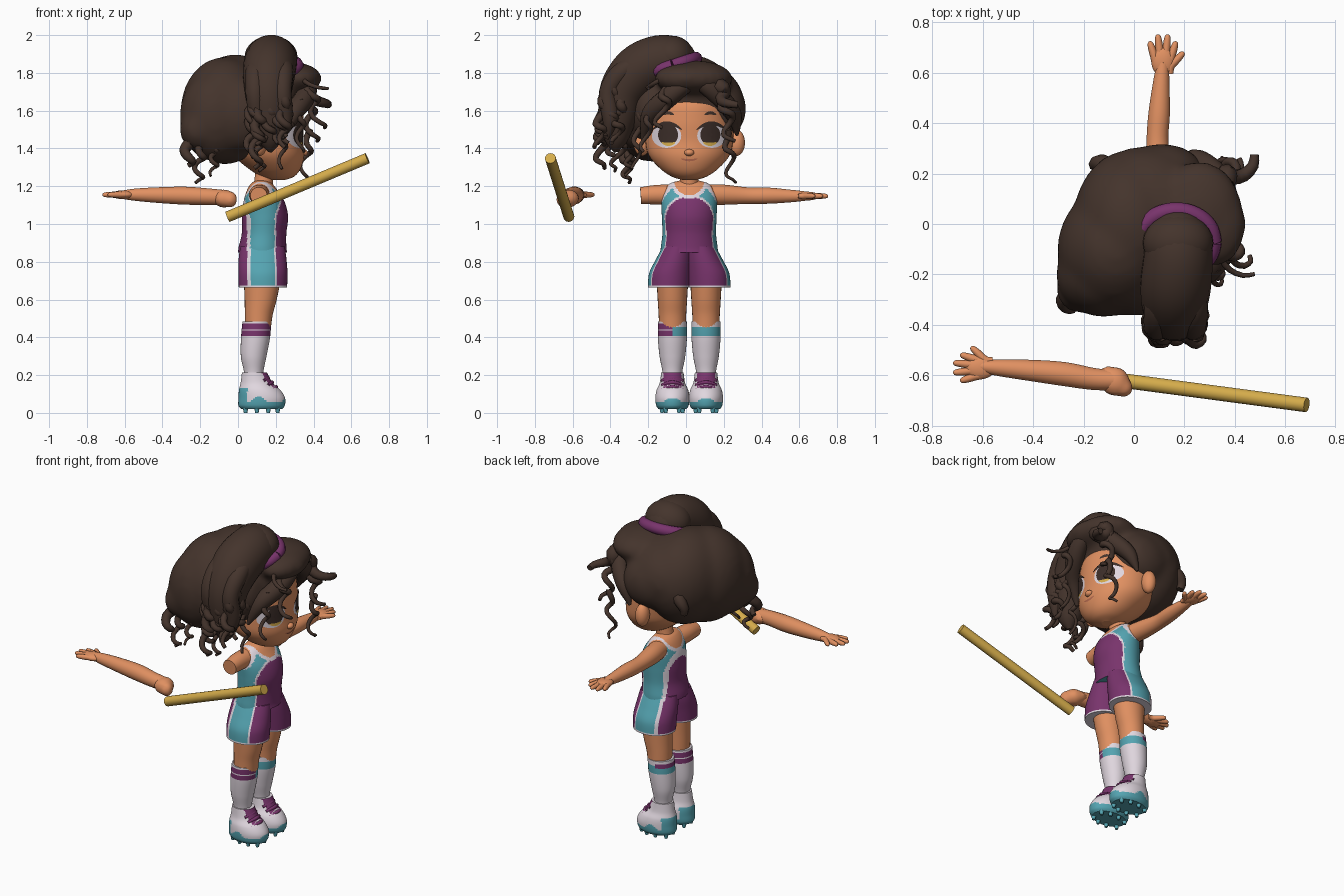
import bpy, bmesh, math, random
from mathutils import Vector, Matrix, bvhtree

if "Cube" in bpy.data.objects:
    bpy.data.objects.remove(bpy.data.objects["Cube"])

random.seed(4)
CY = 0.017  # body centre line in y; the figure faces +x

COL = {"skin": (0.75, 0.28, 0.12), "hair_brown": (0.058, 0.034, 0.025), "purple": (0.19, 0.034, 0.15),
       "teal": (0.09, 0.37, 0.44), "white": (0.75, 0.68, 0.74), "gold": (0.66, 0.41, 0.07),
       "eye_brown": (0.045, 0.027, 0.022), "lip": (0.48, 0.15, 0.08)}
MAT = {}
for k, c in COL.items():
    MAT[k] = bpy.data.materials.new(k)
    MAT[k].diffuse_color = (*c, 1)


def finish(name, bm, mat, rule=None):
    """Turn bm into a smooth object; rule(face centre) gives a colour name."""
    bmesh.ops.recalc_face_normals(bm, faces=bm.faces)
    me = bpy.data.meshes.new(name)
    names = [mat] if rule is None else list(COL)
    for f in bm.faces:
        f.smooth = len(f.verts) < 5
        if rule:
            f.material_index = names.index(rule(f.calc_center_median()))
    bm.to_mesh(me)
    bm.free()
    for n in names:
        me.materials.append(MAT[n])
    ob = bpy.data.objects.new(name, me)
    bpy.context.collection.objects.link(ob)
    return ob


def spline(rows, steps):
    """Catmull-Rom through rows of numbers."""
    rows = [Vector(r) for r in rows]
    out = []
    for i in range(len(rows) - 1):
        p0, p1, p2, p3 = rows[max(i - 1, 0)], rows[i], rows[i + 1], rows[min(i + 2, len(rows) - 1)]
        for s in range(steps):
            t = s / steps
            out.append(0.5 * (2 * p1 + (p2 - p0) * t + (2 * p0 - 5 * p1 + 4 * p2 - p3) * t * t
                              + (3 * p1 - p0 - 3 * p2 + p3) * t ** 3))
    return out + [rows[-1]]


def skin_rings(name, rings, mat, rule=None):
    bm = bmesh.new()
    vs = [[bm.verts.new(p) for p in r] for r in rings]
    n = len(vs[0])
    for a, b in zip(vs, vs[1:]):
        for i in range(n):
            bm.faces.new((a[i], a[(i + 1) % n], b[(i + 1) % n], b[i]))
    bm.faces.new(vs[0])
    bm.faces.new(vs[-1])
    return finish(name, bm, mat, rule)


def loft(name, rows, mat, cy=CY, n=40, steps=6, rule=None):
    """Stacked ellipses; rows are (z, x centre, x radius, y radius[, y centre])."""
    rows = [(*r, cy) if len(r) == 4 else r for r in rows]
    ang = [2 * math.pi * i / n for i in range(n)]
    return skin_rings(name, [[(r[1] + r[2] * math.cos(a), r[4] + r[3] * math.sin(a), r[0]) for a in ang]
                             for r in spline(rows, steps)], mat, rule)


def tube(name, pts, mat, n=12, steps=5):
    """Round tube; pts are (x, y, z, radius)."""
    pts = spline(pts, steps)
    ps = [Vector(p[:3]) for p in pts]
    side, rings = None, []
    for i, p in enumerate(ps):
        d = (ps[min(i + 1, len(ps) - 1)] - ps[max(i - 1, 0)]).normalized()
        side = d.orthogonal() if side is None else side - d * side.dot(d)
        side.normalize()
        up = d.cross(side)
        r = max(pts[i][3], 0.002)
        rings.append([p + r * (side * math.cos(2 * math.pi * k / n) + up * math.sin(2 * math.pi * k / n))
                      for k in range(n)])
    return skin_rings(name, rings, mat)


def blobs(name, items, mat, voxel=0):
    """Ellipsoids (centre, radii), optionally fused into one soft mass."""
    bm = bmesh.new()
    for c, r in items:
        bmesh.ops.create_uvsphere(bm, u_segments=24, v_segments=16, radius=1,
                                  matrix=Matrix.Translation(c) @ Matrix.Diagonal((*r, 1)))
    ob = finish(name, bm, mat)
    if voxel:
        m = ob.modifiers.new("fuse", "REMESH")
        m.mode, m.voxel_size, m.use_smooth_shade = "VOXEL", voxel, True
        m = ob.modifiers.new("soften", "SMOOTH")
        m.factor, m.iterations = 0.5, 10
    return ob


def curl(name, a, b, amp, turns, r):
    a, b = Vector(a), Vector(b)
    pts = []
    for i in range(turns * 6 + 1):
        t = i / (turns * 6)
        p, w = a.lerp(b, t), amp * min(1, 3 * t)
        ang = t * turns * 2 * math.pi + a.x * 20
        pts.append((p.x + w * math.cos(ang), p.y + w * math.sin(ang), p.z + w * 0.4 * math.sin(ang), r * (1 - 0.6 * t)))
    tube(name, pts, "hair_brown", 8, 2)


# ---- head
head = loft("head", [(1.232, .215, .03, .03), (1.25, .21, .085, .09), (1.29, .195, .135, .15),
                     (1.36, .165, .185, .212), (1.44, .148, .197, .232), (1.55, .13, .218, .232),
                     (1.65, .12, .21, .21), (1.74, .1, .13, .14)], "skin", n=48)
tree = bvhtree.BVHTree.FromPolygons([v.co for v in head.data.vertices], [p.vertices for p in head.data.polygons])
blobs("nose", [((.348, CY, 1.378), (.022, .026, .018))], "skin")
loft("neck", [(1.13, .13, .06, .06), (1.22, .135, .05, .05), (1.31, .15, .055, .055)], "skin", n=24)
for s in (-1, 1):
    blobs("ear", [((.115, CY + s * .25, 1.43), (.04, .045, .07))], "skin")


def decal(name, y, z, ry, rz, mat, off, bend=0, n=28):
    """Thin patch laid on the face."""
    bm = bmesh.new()
    rings = []
    for k in range(1, 6):
        ring = []
        for i in range(n):
            a = 2 * math.pi * i / n
            u = math.cos(a) * k / 5
            py, pz = y + ry * u, z + rz * math.sin(a) * k / 5 - bend * u * u
            hit = tree.ray_cast(Vector((1, py, pz)), Vector((-1, 0, 0)))[0]
            ring.append(bm.verts.new((hit.x + off, py, pz)))
        rings.append(ring)
    bm.faces.new(rings[0])
    for a, b in zip(rings, rings[1:]):
        for i in range(n):
            bm.faces.new((a[i], a[(i + 1) % n], b[(i + 1) % n], b[i]))
    finish(name, bm, mat)


for s in (-1, 1):
    decal("eye_white", CY + s * .12, 1.467, .078, .064, "white", .003)
    decal("iris", CY + s * .112, 1.472, .053, .056, "eye_brown", .005)
    decal("iris_glint", CY + s * .11, 1.422, .036, .009, "gold", .007, -.009)
    decal("upper_lash", CY + s * .118, 1.533, .08, .011, "eye_brown", .007, .035)
    decal("brow", CY + s * .112, 1.588, .032, .009, "hair_brown", .005, .01)
decal("mouth", CY, 1.338, .045, .006, "lip", .004, -.008)


# ---- clothing
def side_panel(c, wide=0):
    """Teal side stripe with white piping, wider at the back."""
    lo, hi = .066 - wide, .193 + wide
    if lo < c.x < hi:
        return "teal"
    return "white" if lo - .018 < c.x < hi + .009 else "purple"


def shirt_rule(c):
    y = abs(c.y - CY)
    neck = (y / .08) ** 2 + ((c.z - 1.235) / .085) ** 2
    arm = math.hypot(c.x - .115, c.z - 1.165)
    if neck < 1 or (y > .09 and arm < .05):
        return "skin"
    if neck < 1.5 or (y > .09 and arm < .068):
        return "white"
    return side_panel(c, max(0, c.z - 1.03) * .3)


def shorts_rule(c):
    if c.z < .677:
        return "white"
    return side_panel(c) if abs(c.y - CY) > .1 else "purple"


loft("shirt", [(.85, .13, .13, .152), (.88, .13, .126, .15), (.95, .138, .118, .142), (1.04, .143, .122, .145),
               (1.12, .138, .108, .147), (1.18, .128, .08, .135), (1.215, .125, .055, .1), (1.23, .125, .03, .05)],
     "purple", n=96, steps=10, rule=shirt_rule)
for s in (-1, 1):
    loft("shorts_leg", [(.665, .132, .128, .112, CY + s * .107), (.74, .132, .13, .112, CY + s * .1),
                        (.81, .13, .127, .098, CY + s * .08), (.88, .13, .118, .08, CY + s * .06)],
         "purple", n=72, steps=10, rule=shorts_rule)

# ---- legs, socks and boots
for s in (-1, 1):
    cy = CY + s * .089
    loft("leg", [(.44, .105, .068, .07), (.52, .11, .074, .073), (.6, .12, .085, .078), (.72, .13, .1, .085)],
         "skin", cy, 28)

    def sock_rule(c):
        if s > 0:
            if c.x < .085 and .445 < c.z < .47:
                return "purple"
            return "teal" if .41 < c.z < .458 else "white"
        if c.y > cy and c.x > .1:
            return "teal" if .41 < c.z < .458 else "white"
        return "purple" if .41 < c.z < .432 or .44 < c.z < .475 else "white"
    loft("sock", [(.16, .085, .05, .05), (.22, .083, .052, .053), (.3, .083, .068, .068),
                  (.4, .093, .077, .077), (.485, .1, .076, .076)], "white", cy, 48, 14, sock_rule)

    def boot_rule(c):
        if c.z < .06 + .03 * max(0, math.sin(c.x * 38 - 2.6)) or (c.x < .05 and c.z < .13):
            return "teal"
        return "purple" if .095 < c.x < .19 and c.z > .13 and abs(c.y - cy) < .048 else "white"
    loft("boot", [(.02, .125, .108, .074), (.04, .125, .123, .086), (.08, .126, .123, .09), (.12, .115, .11, .084),
                  (.16, .098, .084, .067), (.215, .087, .066, .059)], "white", cy, 64, 10, boot_rule)
    for i in range(3):  # laces
        x, z = .158 + .022 * i, .185 - .024 * i
        tube("lace", [(x - .022, cy - .055, z - .015, .009), (x, cy, z, .011), (x - .022, cy + .055, z - .015, .009)],
             "purple", 8)
    for x, dy in ((.04, .035), (.1, .055), (.16, .055), (.21, .035)):  # studs
        for t in (-1, 1):
            loft("stud", [(0, x, .009, .009), (.035, x, .016, .016)], "teal", cy + t * dy, 10, 1)


# ---- arms and hands
def hand(base, ang):
    """Flat open hand; ang is its heading in the ground plane."""
    d, n = Vector((math.cos(ang), math.sin(ang), 0)), Vector((math.sin(ang), -math.cos(ang), 0))
    base = Vector(base)
    blobs("palm", [(base, [abs(d[i]) * .06 + abs(n[i]) * .046 for i in (0, 1)] + [.023])], "skin")
    for off, fan, start, ln in ((-.033, -.3, .015, .06), (-.012, -.1, .025, .075), (.011, .1, .025, .075),
                                (.032, .3, .015, .06), (.03, .75, -.02, .07)):
        q = base + n * off + d * start
        e = d * math.cos(fan) + n * math.sin(fan)
        tube("finger", [(*(q - d * .03), .012), (*q, .0165), (*(q + e * ln * .6), .015), (*(q + e * ln), .011),
                        (*(q + e * (ln + .008)), .003)], "skin", 8, 3)


tube("left_arm", [(.115, .1, 1.155, .055), (.1, .2, 1.155, .054), (.093, .33, 1.15, .044), (.1, .44, 1.15, .043),
                  (.108, .56, 1.148, .033), (.115, .64, 1.148, .024)], "skin", 20)
hand((.115, .645, 1.148), math.pi / 2)
tube("right_shoulder", [(.115, -.07, 1.155, .055), (.11, -.16, 1.155, .052), (.11, -.24, 1.15, .045)], "skin", 20)
tube("right_arm", [(-.61, -.565, 1.155, .023), (-.54, -.57, 1.155, .033), (-.42, -.58, 1.153, .042),
                   (-.28, -.595, 1.15, .048), (-.16, -.615, 1.145, .044), (-.07, -.62, 1.14, .04)], "skin", 20)
hand((-.61, -.57, 1.155), math.pi)
blobs("fist", [((-.075, -.625, 1.135), (.058, .06, .05)), ((-.04, -.65, 1.13), (.038, .038, .045)),
               ((-.1, -.595, 1.14), (.05, .032, .03))], "skin", .012)
tube("stick", [(-.055, -.62, 1.038, .029), (.685, -.718, 1.348, .029)], "gold", 16, 1)

# ---- hair
blobs("hair_mass", [((.05, .02, 1.64), (.285, .29, .23)), ((-.015, .0, 1.615), (.23, .295, .285)),
                    ((-.07, -.1, 1.6), (.235, .255, .285)), ((-.12, -.2, 1.57), (.19, .17, .24)),
                    ((-.21, -.255, 1.5), (.1, .1, .11)), ((.26, .05, 1.77), (.17, .2, .095)),
                    ((.32, .0, 1.77), (.125, .17, .08)), ((.0, -.24, 1.58), (.18, .125, .2)),
                    ((.11, .19, 1.61), (.175, .13, .155)), ((.1, -.17, 1.61), (.185, .145, .195)),
                    ((.18, -.07, 1.8), (.13, .13, .09))], "hair_brown", .02)
tube("fringe_left", [(.34, .02, 1.78, .03), (.36, .1, 1.74, .05), (.325, .19, 1.66, .052), (.25, .255, 1.57, .042),
                     (.2, .27, 1.47, .008)], "hair_brown")
tube("fringe_right", [(.34, .08, 1.78, .03), (.37, -.01, 1.735, .048), (.35, -.1, 1.665, .055), (.29, -.19, 1.58, .047),
                      (.23, -.23, 1.45, .01)], "hair_brown")

# ponytail with loose locks along it
tube("ponytail", [(.175, .0, 1.79, .09), (.175, -.06, 1.85, .13), (.175, -.14, 1.862, .138), (.165, -.25, 1.81, .14),
                  (.16, -.335, 1.7, .125), (.165, -.36, 1.56, .1), (.17, -.37, 1.44, .06), (.17, -.37, 1.38, .01)],
     "hair_brown", 24)
blobs("bun", [((.175, -.075, 1.885), (.14, .118, .112))], "hair_brown")
for dx in (-.07, .0, .075):
    tube("ponytail_lock", [(.17 + dx, -.2, 1.87, .03), (.165 + dx, -.33, 1.81, .055), (.16 + dx, -.41, 1.7, .05),
                           (.17 + dx, -.4, 1.56, .045), (.16 + dx, -.42, 1.45, .01)], "hair_brown")
ring = [2 * math.pi * i / 16 for i in range(17)]
tube("hair_band", [(.168 + .147 * math.cos(a), -.07 + .122 * math.sin(a), 1.838 + .04 * math.sin(a), .034)
                   for a in ring], "purple", 12, 3)

for i in range(13):
    x, y, z = random.uniform(.06, .27), random.uniform(-.45, -.33), random.uniform(1.5, 1.77)
    curl("ponytail_curl", (x, y, z), (x, min(y - .02, -.37), z - random.uniform(.18, .28)), .027, 2, .028)
for a, b, amp, turns, r in (
        ((-.2, -.29, 1.42), (-.21, -.32, 1.21), .025, 2, .022), ((-.25, -.28, 1.44), (-.27, -.33, 1.3), .028, 1, .035),
        ((-.12, -.29, 1.42), (-.13, -.31, 1.26), .02, 2, .018),
        ((.36, .2, 1.72), (.4, .235, 1.43), .03, 2, .026), ((.38, .22, 1.5), (.34, .24, 1.21), .025, 2, .018),
        ((.36, .17, 1.73), (.46, .25, 1.62), .03, 1, .045),
        ((.36, -.08, 1.78), (.44, -.15, 1.5), .03, 2, .024), ((.33, -.17, 1.66), (.33, -.23, 1.38), .02, 2, .02),
        ((.3, -.1, 1.8), (.45, -.19, 1.72), .03, 1, .02), ((.22, -.24, 1.62), (.24, -.27, 1.3), .022, 2, .02),
        ((.1, -.3, 1.5), (.12, -.4, 1.27), .025, 2, .02), ((-.1, .18, 1.66), (-.14, .25, 1.5), .02, 1, .055)):
    curl("loose_curl", a, b, amp, turns, r)

for m in bpy.data.materials:
    if m.users and not m.is_grease_pencil:
        m.use_nodes = True
        m.node_tree.nodes["Principled BSDF"].inputs["Base Color"].default_value = m.diffuse_color
